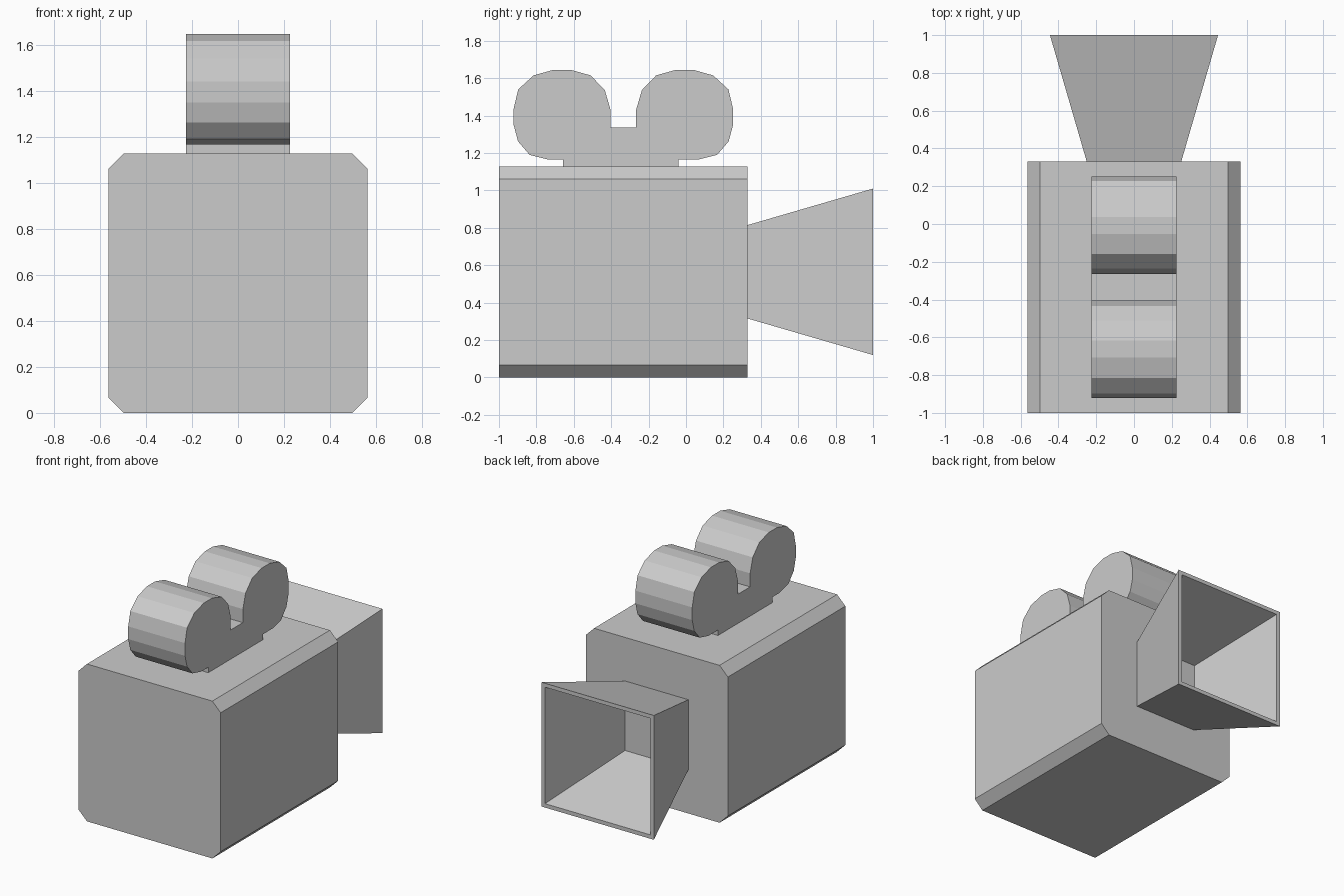
import bpy, bmesh

if "Cube" in bpy.data.objects:
    bpy.data.objects.remove(bpy.data.objects["Cube"])


def loft(name, rings):
    """Join matching rings of points with quads and cap both ends."""
    bm = bmesh.new()
    loops = [[bm.verts.new(p) for p in ring] for ring in rings]
    n = len(loops[0])
    for a, b in zip(loops, loops[1:]):
        for i in range(n):
            j = (i + 1) % n
            bm.faces.new((a[i], a[j], b[j], b[i]))
    bm.faces.new(loops[0])
    bm.faces.new(loops[-1])
    bmesh.ops.recalc_face_normals(bm, faces=bm.faces)
    mesh = bpy.data.meshes.new(name)
    bm.to_mesh(mesh)
    bm.free()
    obj = bpy.data.objects.new(name, mesh)
    bpy.context.collection.objects.link(obj)
    return obj


# Camera body: box with chamfered long edges
W, H, C = 0.563, 1.127, 0.066
section = [(-W + C, 0), (W - C, 0), (W, C), (W, H - C),
           (W - C, H), (-W + C, H), (-W, H - C), (-W, C)]
loft("camera_body", [[(x, y, z) for x, z in section] for y in (-1.0, 0.33)])

# Lens hood: hollow flared square funnel with a thin wall
MID = 0.565


def square(half, y):
    return [(sx * half, y, MID + sz * half)
            for sx, sz in ((-1, -1), (1, -1), (1, 1), (-1, 1))]


loft("lens_hood", [square(0.25, 0.33), square(0.445, 1.0),
                   square(0.417, 1.0), square(0.231, 0.36)])

# Film reels: one side profile, mirrored front to back, on a narrow foot
CENTRE = -0.335
reel = [(-0.74, 1.166), (-0.836, 1.19), (-0.898, 1.262), (-0.921, 1.348),
        (-0.921, 1.439), (-0.897, 1.54), (-0.815, 1.615), (-0.708, 1.645),
        (-0.617, 1.645), (-0.51, 1.615), (-0.434, 1.536), (-0.404, 1.433),
        (-0.404, 1.336)]
mirrored = [(2 * CENTRE - y, z) for y, z in reversed(reel)]
foot_back = [(-0.04, 1.166), (-0.04, H)]
foot_front = [(-0.658, H), (-0.658, 1.166)]
profile = reel + mirrored + foot_back + foot_front
loft("film_reels", [[(x, y, z) for y, z in profile] for x in (-0.225, 0.225)])
